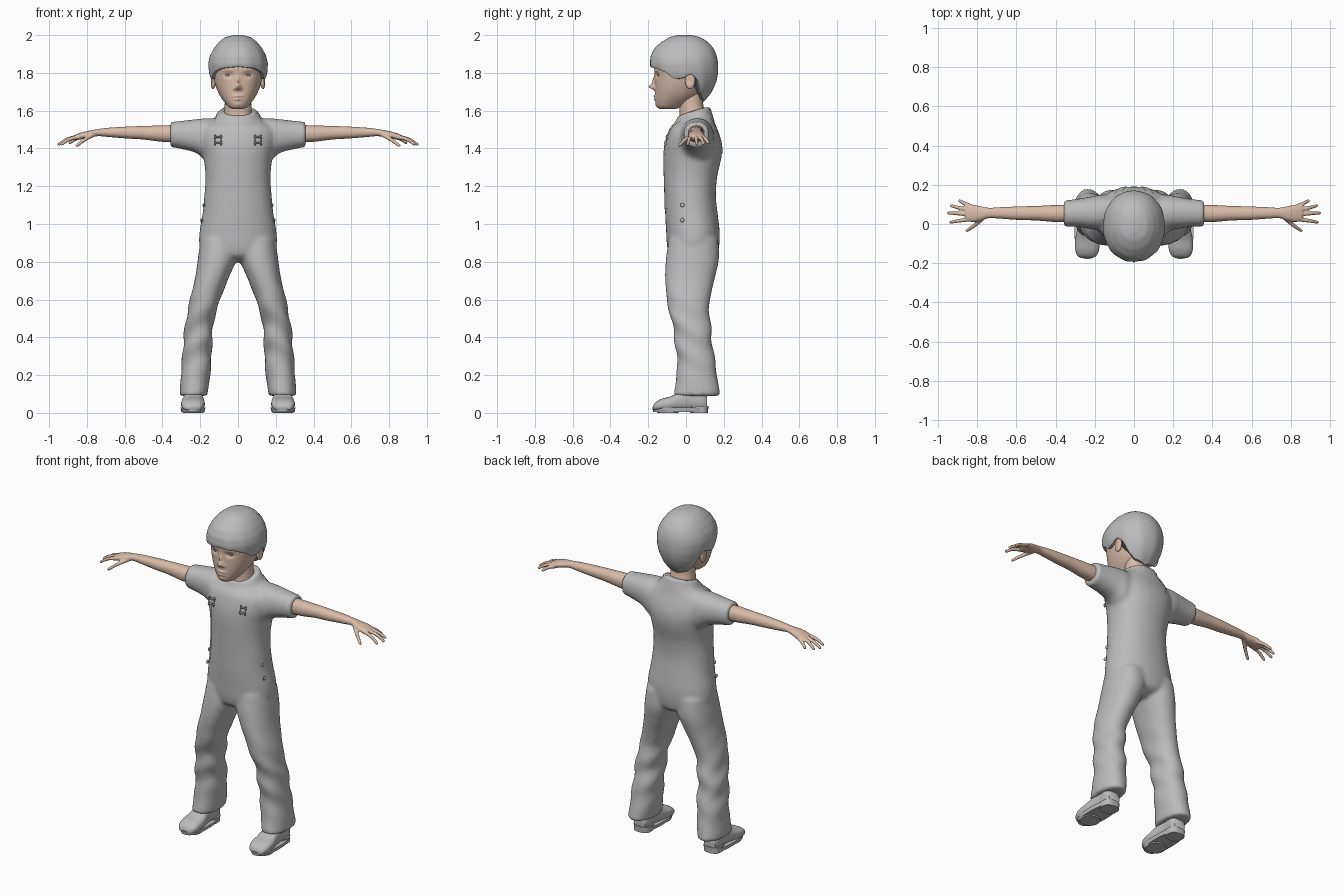
import bpy, bmesh, math
from mathutils import Vector, Matrix

if "Cube" in bpy.data.objects:
    bpy.data.objects.remove(bpy.data.objects["Cube"])


def material(name, rgb):
    m = bpy.data.materials.new(name)
    m.diffuse_color = (*rgb, 1)
    m.use_nodes = True
    m.node_tree.nodes["Principled BSDF"].inputs["Base Color"].default_value = m.diffuse_color
    return m


GREY = material("soft_grey", (0.5, 0.5, 0.5))
SKIN = material("skin", (0.70, 0.50, 0.39))
EYE = material("eye_grey", (0.30, 0.27, 0.25))


def spline(rows, t):
    """Catmull-Rom value of a table of rows at parameter t (in row units)."""
    i = max(0, min(int(t), len(rows) - 2))
    f = t - i
    p = [rows[max(0, min(j, len(rows) - 1))] for j in (i - 1, i, i + 1, i + 2)]
    return [0.5 * (2 * b + (c - a) * f + (2 * a - 5 * b + 4 * c - d) * f * f
                   + (3 * b - a - 3 * c + d) * f ** 3) for a, b, c, d in zip(*p)]


def power(v, e):
    return math.copysign(abs(v) ** e, v)


def loft(bm, rows, axis, n=32, steps=5, square=2.2, mirror=False):
    """Rows are (position, a0, a1, b0, b1): section limits across the axis."""
    count = (len(rows) - 1) * steps + 1
    for side in ((1, -1) if mirror else (1,)):
        rings = []
        for k in range(count):
            p, a0, a1, b0, b1 = spline(rows, k / steps)
            ring = []
            for i in range(n):
                ang = math.tau * i / n
                a = (a0 + a1) / 2 + (a1 - a0) / 2 * power(math.cos(ang), 2 / square)
                b = (b0 + b1) / 2 + (b1 - b0) / 2 * power(math.sin(ang), 2 / square)
                co = {'x': (p, a, b), 'y': (a, p, b), 'z': (a, b, p)}[axis]
                ring.append(bm.verts.new((side * co[0], co[1], co[2])))
            rings.append(ring)
        for r, s in zip(rings, rings[1:]):
            for i in range(n):
                j = (i + 1) % n
                bm.faces.new((r[i], r[j], s[j], s[i]))
        bm.faces.new(rings[0])
        bm.faces.new(rings[-1])


def finish(bm, name, mat, voxel=0, smooth=0, angle=50):
    bmesh.ops.recalc_face_normals(bm, faces=bm.faces)
    me = bpy.data.meshes.new(name)
    bm.to_mesh(me)
    bm.free()
    ob = bpy.data.objects.new(name, me)
    bpy.context.collection.objects.link(ob)
    me.materials.append(mat)
    if voxel:
        m = ob.modifiers.new("blend", 'REMESH')
        m.mode, m.voxel_size, m.use_smooth_shade = 'VOXEL', voxel, True
    if smooth:
        m = ob.modifiers.new("soften", 'SMOOTH')
        m.factor, m.iterations = 0.5, smooth
    bpy.ops.object.select_all(action='DESELECT')
    bpy.context.view_layer.objects.active = ob
    ob.select_set(True)
    bpy.ops.object.shade_smooth_by_angle(angle=math.radians(angle))
    return ob


def ball(bm, at, size):
    bmesh.ops.create_uvsphere(bm, u_segments=20, v_segments=12, radius=1,
                              matrix=Matrix.Translation(at) @ Matrix.Diagonal((*size, 1)))


# outfit: torso, trouser legs and short sleeves blended into one cloth surface
def sym(z, rx, yf, yb):
    return (z, -rx, rx, yf, yb)


bm = bmesh.new()
loft(bm, [sym(.80, .04, -.03, .10), sym(.83, .13, -.085, .16), sym(.88, .20, -.10, .175),
          sym(.96, .203, -.105, .178), sym(1.05, .188, -.11, .168), sym(1.15, .178, -.112, .158),
          sym(1.25, .172, -.115, .165), sym(1.35, .182, -.117, .187), sym(1.42, .20, -.112, .19),
          sym(1.48, .205, -.097, .175), sym(1.53, .18, -.078, .155), sym(1.565, .13, -.058, .145),
          sym(1.595, .108, -.048, .135), sym(1.62, .098, -.045, .13)], 'z', n=48)
for v in bm.verts:  # collar dips at the front
    if v.co.z > 1.5:
        v.co.z -= (v.co.z - 1.5) * 0.4 * max(0, min(1, (0.09 - v.co.y) / 0.13))
loft(bm, [(.92, .0, .198, -.09, .17), (.82, .006, .212, -.106, .175), (.72, .047, .226, -.11, .155),
          (.62, .087, .25, -.105, .13), (.52, .12, .27, -.085, .125), (.42, .135, .285, -.065, .135),
          (.30, .14, .295, -.05, .15), (.20, .147, .302, -.05, .165), (.12, .158, .308, -.062, .177),
          (.09, .162, .31, -.067, .18)], 'z', mirror=True)
loft(bm, [(.08, .0, .14, 1.33, 1.55), (.16, -.03, .15, 1.33, 1.56), (.22, -.025, .14, 1.375, 1.555),
          (.29, -.015, .128, 1.395, 1.547), (.358, -.012, .12, 1.408, 1.54)], 'x', mirror=True)
for v in bm.verts:  # trouser folds around the knees
    x, y, z = v.co
    fade = math.exp(-((z - .42) / .2) ** 2)
    v.co.y += .006 * fade * math.sin(38 * z + 14 * abs(x))
    v.co.x += .005 * fade * math.sin(45 * z + 25 * y) * (1 if x > 0 else -1)
outfit = finish(bm, "overalls_and_shirt", GREY, voxel=.011, smooth=5, angle=70)


# bib and straps: thin sheets lying on the cloth
def sheet(bm, rows):
    last = None
    for left, right in rows:
        new = [bm.verts.new(Vector(left).lerp(Vector(right), i / 16)) for i in range(17)]
        if last:
            for i in range(16):
                bm.faces.new((last[i], last[i + 1], new[i + 1], new[i]))
        last = new


bm = bmesh.new()
bib = [(1.08, .165), (1.16, .155), (1.25, .145), (1.35, .135), (1.45, .13)]
sheet(bm, [((-w, -.12, z), (w, -.12, z))
           for z, w in (spline(bib, k / 6) for k in range(25))])
path = [(.105, -.12, 1.43), (.112, -.09, 1.51), (.12, -.02, 1.575), (.12, .06, 1.60),
        (.105, .14, 1.56), (.075, .18, 1.48), (.035, .20, 1.37)]
for s in (1, -1):
    pts = [spline(path, k / 6) for k in range(37)]
    sheet(bm, [((s * (x - .02), y, z), (s * (x + .02), y, z)) for x, y, z in pts])
trim = finish(bm, "bib_and_straps", GREY)
m = trim.modifiers.new("lie_on_cloth", 'SHRINKWRAP')
m.target, m.wrap_method, m.wrap_mode, m.offset = outfit, 'NEAREST_SURFACEPOINT', 'OUTSIDE_SURFACE', .003

# buckles and side buttons
bm = bmesh.new()
for s in (1, -1):
    for dz in (0, .03):
        for dx in (-.016, .016):
            ball(bm, (s * .106 + dx, -.108 + dz * .25, 1.43 + dz), (.005, .006, .014))
        ball(bm, (s * .106, -.110 + dz * .25, 1.43 + dz), (.022, .006, .005))
    for z, x in ((1.10, .181), (1.02, .192)):
        ball(bm, (s * x, -.02, z), (.006, .011, .011))
finish(bm, "buckles_and_buttons", GREY)

# head with modelled nose, lips, brow and eye sockets
bm = bmesh.new()
loft(bm, [sym(1.608, .022, -.135, -.06), sym(1.618, .048, -.152, -.03), sym(1.645, .072, -.161, .02),
          sym(1.68, .096, -.163, .07), sym(1.72, .114, -.164, .10), sym(1.76, .125, -.165, .12),
          sym(1.80, .131, -.166, .13), sym(1.85, .135, -.168, .14), sym(1.90, .12, -.15, .13),
          sym(1.95, .07, -.08, .08)], 'z', n=128, steps=10)
bumps = [(0, 1.726, .013, .014, .030), (0, 1.755, .009, .026, .013), (.016, 1.717, .009, .009, .008),
         (0, 1.677, .024, .007, .009), (0, 1.660, .020, .007, .007), (0, 1.632, .02, .012, .004),
         (.05, 1.787, .022, .013, -.010), (.05, 1.815, .03, .010, .004)]
for v in bm.verts:
    if v.co.y < -.06:
        x, z = abs(v.co.x), v.co.z
        v.co.y -= sum(h * math.exp(-((x - bx) / w) ** 2 - ((z - bz) / t) ** 2)
                      for bx, bz, w, t, h in bumps)
head = finish(bm, "head", SKIN, angle=80)

# eyes set into the sockets
bpy.context.view_layer.update()
bm = bmesh.new()
for s in (1, -1):
    hit, at, normal, index = head.ray_cast(Vector((s * .05, -1, 1.788)), Vector((0, 1, 0)))
    ball(bm, at + Vector((0, .004, 0)), (.017, .007, .007))
finish(bm, "eyes", EYE)

# neck
bm = bmesh.new()
loft(bm, [sym(1.50, .085, -.04, .11), sym(1.58, .075, -.035, .105), sym(1.64, .07, -.035, .09),
          sym(1.72, .07, -.03, .09)], 'z')
finish(bm, "neck", SKIN)

# ears: disc with a hollow towards the front
bm = bmesh.new()
for s in (1, -1):
    ball(bm, (s * .133, .022, 1.757), (.014, .027, .043))
for v in bm.verts:
    d = ((v.co.y - .016) / .014) ** 2 + ((v.co.z - 1.76) / .022) ** 2
    v.co.x -= math.copysign(.010 * math.exp(-d), v.co.x)
finish(bm, "ears", SKIN, angle=80)

# hair cap: every strand line runs from the crown to its own lower edge
shape = [(2.0, -.045, .03, .02), (1.99, -.085, .075, .068), (1.965, -.13, .115, .10), (1.93, -.168, .146, .128),
         (1.89, -.188, .163, .149), (1.85, -.193, .17, .158), (1.80, -.186, .17, .154),
         (1.75, -.17, .16, .142), (1.70, -.15, .138, .122), (1.62, -.11, .075, .08)]
edge = [(0, 1.832), (35, 1.822), (58, 1.80), (72, 1.765), (88, 1.772), (100, 1.795), (112, 1.765),
        (122, 1.70), (140, 1.665), (180, 1.645)]  # degrees from the front, lower edge height


def table(rows, key):
    sign = 1 if rows[0][0] < rows[-1][0] else -1
    for a, b in zip(rows, rows[1:]):
        if sign * key <= sign * b[0]:
            f = (key - a[0]) / (b[0] - a[0])
            return [p + (q - p) * f for p, q in zip(a[1:], b[1:])]
    return rows[-1][1:]


bm = bmesh.new()
N, K = 96, 28
rings = []
for k in range(K + 2):
    t = (min(k, K) / K) ** 1.5
    ring = []
    for i in range(N):
        ang = math.tau * i / N
        deg = math.degrees(ang if ang < math.pi else math.tau - ang)
        z = 2.0 - t * (2.0 - table(edge, deg)[0])
        yf, yb, rx = table(shape, z)
        r = (1 + .010 * t * math.sin(11 * ang + 9 * z)) * (.86 if k > K else 1)
        y = (yf + yb) / 2 - (yb - yf) / 2 * power(math.cos(ang), .94) * r
        ring.append(bm.verts.new((rx * power(math.sin(ang), .94) * r, y, z)))
    rings.append(ring)
for r, q in zip(rings, rings[1:]):
    for i in range(N):
        bm.faces.new((r[i], r[(i + 1) % N], q[(i + 1) % N], q[i]))
bm.faces.new(rings[0])
bm.faces.new(rings[-1])
finish(bm, "hair", GREY, smooth=2)

# arms and hands
bm = bmesh.new()
loft(bm, [(.30, .01, .10, 1.43, 1.525), (.40, .01, .097, 1.435, 1.522), (.50, .018, .092, 1.447, 1.519),
          (.58, .02, .09, 1.452, 1.516), (.68, .027, .086, 1.46, 1.51), (.74, .03, .083, 1.465, 1.503),
          (.78, .018, .09, 1.457, 1.496), (.82, .01, .098, 1.450, 1.487), (.86, .014, .094, 1.442, 1.474)],
     'x', mirror=True)
fingers = [[(.83, .025, 1.463), (.89, .017, 1.45), (.935, .009, 1.422)],
           [(.83, .048, 1.465), (.90, .054, 1.45), (.948, .056, 1.422)],
           [(.83, .068, 1.465), (.89, .082, 1.45), (.932, .093, 1.425)],
           [(.82, .084, 1.462), (.86, .103, 1.45), (.89, .118, 1.43)],
           [(.76, .04, 1.475), (.81, -.004, 1.447), (.853, -.034, 1.415)]]
for path in fingers:
    for k in range(29):
        x, y, z = spline(path, k / 14)
        r = .0125 - .004 * k / 28
        for s in (1, -1):
            bmesh.ops.create_icosphere(bm, subdivisions=2, radius=r, matrix=Matrix.Translation((s * x, y, z)))
finish(bm, "arms_and_hands", SKIN, voxel=.005, smooth=3, angle=80)

# shoes: uppers, soles and heels
bm = bmesh.new()
loft(bm, [(-.174, .215, .268, .015, .036), (-.162, .192, .288, .012, .056), (-.13, .178, .30, .012, .074),
          (-.08, .176, .30, .012, .088), (-.03, .183, .291, .012, .112), (.03, .19, .285, .012, .135),
          (.085, .188, .285, .012, .135), (.112, .20, .274, .015, .10)], 'y', square=2.6, mirror=True)
finish(bm, "shoe_uppers", GREY, angle=60)
bm = bmesh.new()
loft(bm, [(.006, .178, .300, -.174, .112), (.028, .172, .304, -.179, .117)], 'z', steps=1, square=2.5, mirror=True)
loft(bm, [(0, .186, .288, .022, .116), (.036, .184, .29, .018, .119)], 'z', steps=1, square=2.8, mirror=True)
loft(bm, [(0, .184, .294, -.15, -.04), (.015, .18, .298, -.165, -.03)], 'z', steps=1, square=2.3, mirror=True)
finish(bm, "shoe_soles", GREY, angle=35)
